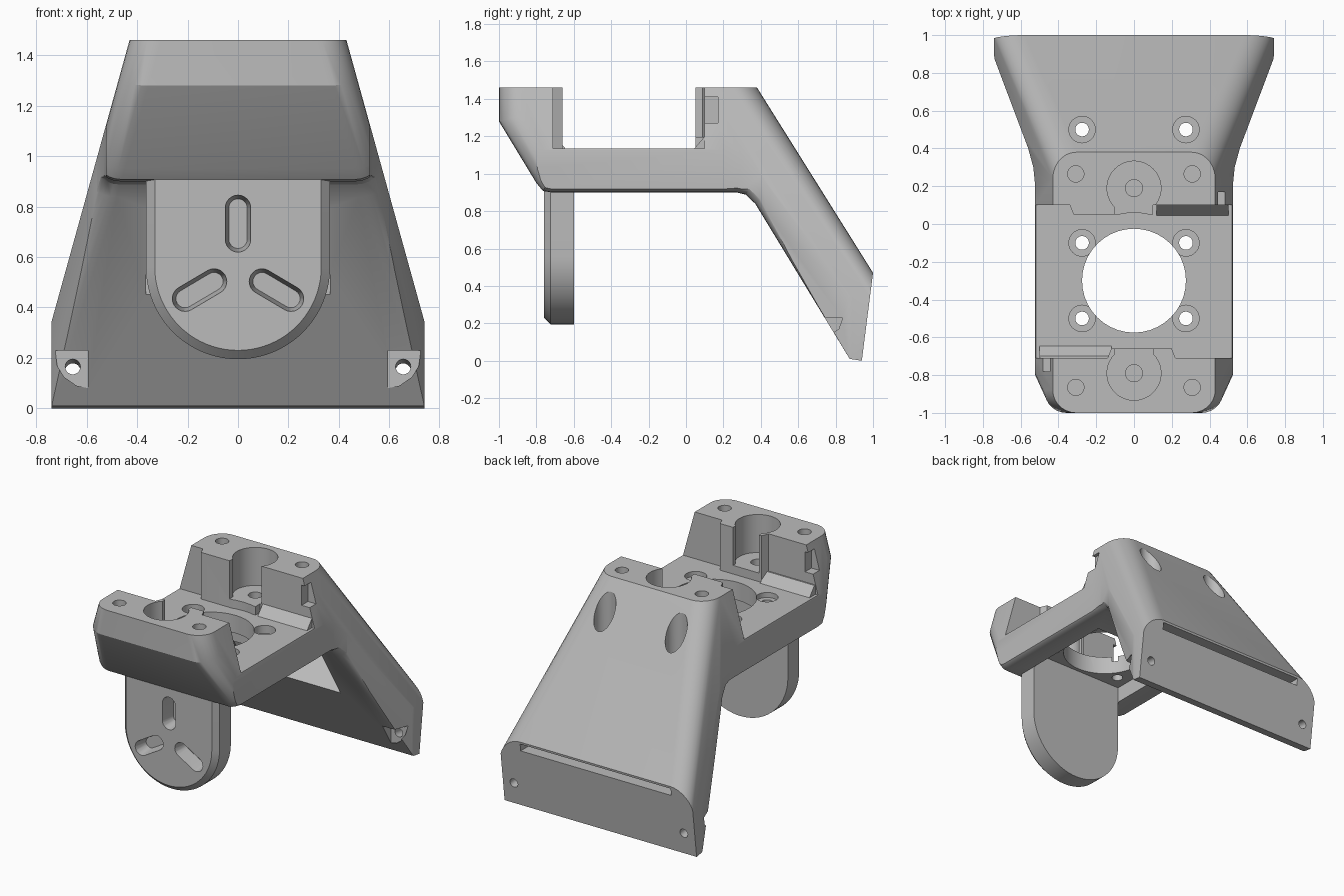
import bpy, bmesh
from math import sin, cos, pi
from mathutils import Vector

if "Cube" in bpy.data.objects:
    bpy.data.objects.remove(bpy.data.objects["Cube"])

GREY = (0.5, 0.5, 0.5, 1)
mat = bpy.data.materials.new("plain grey")
mat.use_nodes = True
mat.diffuse_color = GREY
mat.node_tree.nodes["Principled BSDF"].inputs["Base Color"].default_value = GREY


def finish(bm, name):
    bmesh.ops.recalc_face_normals(bm, faces=bm.faces)
    mesh = bpy.data.meshes.new(name)
    bm.to_mesh(mesh)
    bm.free()
    mesh.materials.append(mat)
    ob = bpy.data.objects.new(name, mesh)
    bpy.context.collection.objects.link(ob)
    return ob


def prism_bm(pts, axis, lo, hi):
    """Extrude a 2D outline along an axis."""
    place = {"x": lambda u, v: (lo, u, v), "y": lambda u, v: (u, lo, v),
             "z": lambda u, v: (u, v, lo)}[axis]
    bm = bmesh.new()
    face = bm.faces.new([bm.verts.new(place(u, v)) for u, v in pts])
    ext = bmesh.ops.extrude_face_region(bm, geom=[face])
    move = Vector([(hi - lo) * (a == axis) for a in "xyz"])
    bmesh.ops.translate(bm, vec=move, verts=[v for v in ext["geom"] if isinstance(v, bmesh.types.BMVert)])
    bmesh.ops.recalc_face_normals(bm, faces=bm.faces)
    return bm


def prism(pts, axis, lo, hi, name="cutter"):
    return finish(prism_bm(pts, axis, lo, hi), name)


def arc(cx, cy, r, a0=0.0, a1=2 * pi, n=40):
    return [(cx + r * cos(a0 + (a1 - a0) * i / n), cy + r * sin(a0 + (a1 - a0) * i / n)) for i in range(n)]


def rod(cx, cy, r, axis, lo, hi):
    return prism(arc(cx, cy, r), axis, lo, hi)


def box(x0, x1, y0, y1, z0, z1):
    return prism([(x0, y0), (x1, y0), (x1, y1), (x0, y1)], "z", z0, z1)


def hull(points, name="cutter"):
    bm = bmesh.new()
    for p in points:
        bm.verts.new(p)
    bmesh.ops.convex_hull(bm, input=bm.verts)
    return finish(bm, name)


def cut(ob, cutter):
    bpy.context.view_layer.objects.active = ob
    mod = ob.modifiers.new("cut", "BOOLEAN")
    mod.operation, mod.solver, mod.object = "DIFFERENCE", "EXACT", cutter
    bpy.ops.object.modifier_apply(modifier=mod.name)
    bpy.data.objects.remove(cutter)


def smooth(ob):
    bpy.ops.object.select_all(action="DESELECT")
    ob.select_set(True)
    bpy.context.view_layer.objects.active = ob
    bpy.ops.object.shade_smooth_by_angle(angle=0.5)


# Bracket body: side profile whose width grows downwards, clipped at the foot
TOP = 1.46
side = [(-1, TOP), (-1, 1.28), (-0.8, 0.95), (-0.765, 0.908), (-0.72, 0.9), (0.27, 0.9), (0.32, 0.888),
        (0.37, 0.84), (0.875, 0.01), (0.94, 0), (1, 0.47), (0.38, TOP)]
bm = prism_bm(side, "x", -1, 1)
for v in bm.verts:
    v.co.x *= 0.43 + 0.277 * (TOP - v.co.z)
for s in (1, -1):
    cutres = bmesh.ops.bisect_plane(bm, geom=bm.verts[:] + bm.edges[:] + bm.faces[:], plane_co=(s * 0.74, 0, 0),
                                    plane_no=(s, 0, 0), clear_outer=True)
    rim = [e for e in cutres["geom_cut"] if isinstance(e, bmesh.types.BMEdge)]
    bmesh.ops.holes_fill(bm, edges=rim, sides=0)
bmesh.ops.recalc_face_normals(bm, faces=bm.faces)
round_edges = []
for e in bm.edges:
    mid = (e.verts[0].co + e.verts[1].co) / 2
    flanks = [abs(f.normal.x) > 0.7 for f in e.link_faces]
    if sum(flanks) == 1 and 0.34 < mid.z < 1.45 and mid.y < 0.93:
        round_edges.append(e)
bmesh.ops.bevel(bm, geom=round_edges, offset=0.12, segments=7, profile=0.5, affect="EDGES", clamp_overlap=False)
body = finish(bm, "bracket_body")

# Trim the flanks: straight beside the deck, flaring along the leg
for s in (1, -1):
    flank = [(0.523, -2), (0.523, 0.2), (0.533, 0.3), (0.56, 0.4), (0.737, 0.87), (0.745, 0.92), (1.5, 0.92), (1.5, -2)]
    cut(body, prism([(s * x, y) for x, y in flank], "z", -1, 2))

# Deck recess between the two raised blocks
FLOOR = 1.135
cut(body, prism([(-1, -0.71), (-0.14, -0.71), (-0.12, -0.66), (0.2, -0.66), (0.22, -0.71), (1, -0.71),
                 (1, 0.1), (0.1, 0.1), (0.1, 0.05), (-0.32, 0.05), (-0.34, 0.1), (-1, 0.1)], "z", FLOOR, 2))
cut(body, rod(0, -0.3, 0.36, "z", FLOOR, 2))
cut(body, rod(0, -0.3, 0.275, "z", 0.5, 2))

# Shallow square recess under the deck
cut(body, box(-0.365, 0.365, -0.6, 0.065, 0.5, 1.01))

# Bearing seats with open mouths, and blind screw holes in both blocks
for y, inward in ((0.19, -1), (-0.79, 1)):
    seat = FLOOR + 0.06
    mouth = sorted((y, y + inward * 0.16))
    cut(body, rod(0, y, 0.143, "z", seat, 2))
    cut(body, box(-0.1, 0.1, mouth[0], mouth[1], seat, 2))
    cut(body, rod(0, y, 0.045, "z", 1.1, 2))
    for s in (1, -1):
        cut(body, rod(s * 0.308, y - inward * 0.075, 0.043, "z", 1.2, 2))

# Mounting holes with counterbores
for s in (1, -1):
    for y, step in ((-0.5, 1.1), (-0.1, 1.08), (0.5, 0.95)):
        cut(body, rod(s * 0.275, y, 0.036, "z", 0.3, 2))
        cut(body, rod(s * 0.275, y, 0.07, "z", step, 2))

# Cable notches at opposite corners
cut(body, box(0.42, 0.7, 0.05, 0.17, 1.27, 1.41))
cut(body, box(-0.7, -0.42, -0.78, -0.66, 1.27, 1.41))


# Leg cavity: pocket from the underside, flared duct, and slot in the end face
def in_leg(t, depth, x):
    return (x, 0.38 + 0.531 * t - 0.848 * depth, TOP - 0.848 * t - 0.531 * depth)


cut(body, hull([in_leg(t, d, x) for t in (0.572, 0.974) for d in (0.03, 0.45) for x in (-0.365, 0.365)]))
cut(body, hull([in_leg(t, d, s * w) for t, w in ((0.7, 0.34), (1.14, 0.56)) for d in (0.03, 0.09) for s in (1, -1)]))
cut(body, box(-0.58, 0.58, 0.88, 1.2, 0.405, 0.455))

# Foot screw pockets with slightly tilted bores
for s in (1, -1):
    flap = [(0.595, 0.08), (0.64, 0.09), (0.69, 0.125), (0.717, 0.17), (0.725, 0.23), (0.595, 0.23)]
    cut(body, prism([(s * x, z) for x, z in flap], "y", 0.5, 0.835))
    cut(body, hull([(x, y, z + 0.13 * (0.835 - y)) for x, z in arc(s * 0.655, 0.165, 0.03) for y in (0.75, 1.2)]))
smooth(body)

# Sloped fillets where the blocks meet the deck
for name, turn in (("rear_fillet", 1), ("front_fillet", -1)):
    outline = [(0.045, 1.12), (0.045, FLOOR), (0.1, 1.2), (0.12, 1.2), (0.12, 1.12)]
    pts = [(y if turn > 0 else -0.6 - y, z) for y, z in outline]
    prism(pts, "x", turn * 0.12, turn * 0.5, name)

# Hanging mounting plate with rounded end and chamfered front rim
R = 0.365
outline = [(R, 0.96)] + arc(0, 0.56, R, 0, -pi, 40) + [(-R, 0.56), (-R, 0.96)]
bm = prism_bm(outline, "y", -0.76, -0.6)
rim = [e for e in bm.edges if all(v.co.y < -0.7 for v in e.verts) and not all(v.co.z > 0.9 for v in e.verts)]
bmesh.ops.bevel(bm, geom=rim, offset=0.035, segments=1, affect="EDGES", clamp_overlap=False)
plate = finish(bm, "mounting_plate")

# Three blind tapered adjustment slots arranged around the plate centre
for a, b in (((0, 0.67), (0, 0.795)), ((0.21, 0.435), (0.095, 0.503)), ((-0.21, 0.435), (-0.095, 0.503))):
    cut(plate, hull([(x, y, z) for y, r in ((-0.77, 0.052), (-0.66, 0.036)) for end in (a, b)
                     for x, z in arc(*end, r, n=24)]))
smooth(plate)
